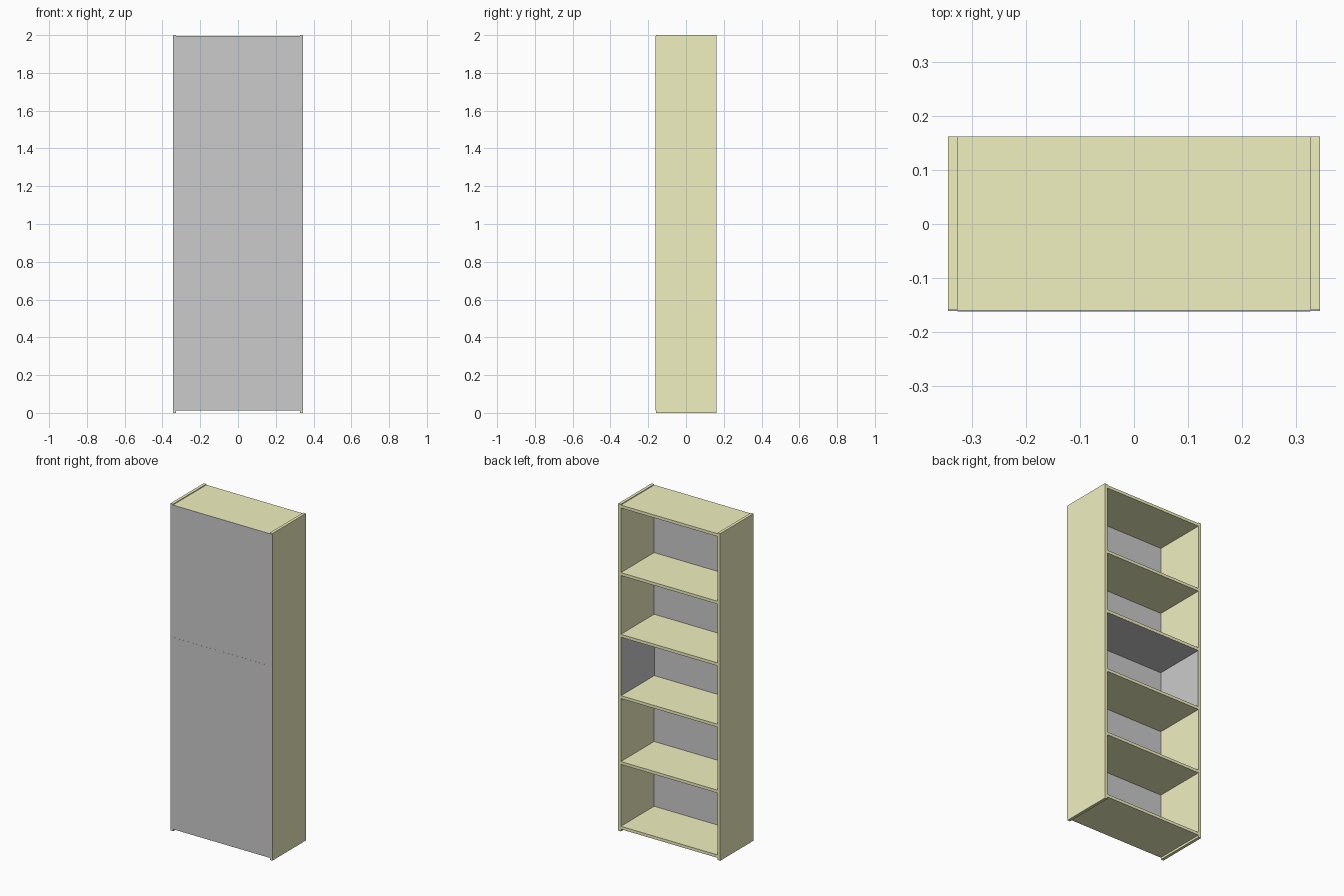
import bpy

if "Cube" in bpy.data.objects:
    bpy.data.objects.remove(bpy.data.objects["Cube"])

# Overall sizes
W, Y0, Y1, T = 0.345, -0.160, 0.162, 0.018
IN = W - T
SHELF_TOPS = [0.427, 0.830, 1.205, 1.582]

wood = bpy.data.materials.new("pale_wood")
wood.diffuse_color = (0.87, 0.87, 0.53, 1)
wood.use_nodes = True
wood.node_tree.nodes["Principled BSDF"].inputs["Base Color"].default_value = wood.diffuse_color


def box(name, x, y, z, mat=None):
    """Box from (min, max) ranges on each axis."""
    bpy.ops.mesh.primitive_cube_add(size=1, location=[(a + b) / 2 for a, b in (x, y, z)])
    ob = bpy.context.object
    ob.name = name
    ob.scale = [b - a for a, b in (x, y, z)]
    bpy.ops.object.transform_apply(location=False, rotation=False, scale=True)
    if mat:
        ob.data.materials.append(mat)
    return ob


# Side panels, standing slightly proud at top and bottom
box("left_side", (-W, -IN), (Y0, Y1), (0, 2), wood)
box("right_side", (IN, W), (Y0, Y1), (0, 2), wood)

# Top, bottom and shelves
box("bottom_panel", (-IN, IN), (Y0, Y1), (0.013, 0.013 + T), wood)
box("top_panel", (-IN, IN), (Y0, Y1), (1.995 - T, 1.995), wood)
for i, top in enumerate(SHELF_TOPS):
    box(f"shelf_{i + 1}", (-IN, IN), (Y0, Y1), (top - T, top), wood)

# Thin grey sheet closing the -y side, with an inner lining face
box("closing_sheet", (-W, W), (Y0 - 0.0015, Y0), (0.013, 1.995))
box("sheet_lining", (-IN, IN), (Y0, Y0 + 0.001), (0.031, 1.977))

# Grey lining of the middle compartment
lo, hi, t = SHELF_TOPS[1], SHELF_TOPS[2] - T, 0.001
box("middle_outer_sheet", (-IN, IN), (Y0 - 0.002, Y0 - 0.0015), (lo, hi))
box("middle_lining_left", (-IN, -IN + t), (Y0, Y1 - t), (lo, hi))
box("middle_lining_right", (IN - t, IN), (Y0, Y1 - t), (lo, hi))
box("middle_lining_top", (-IN, IN), (Y0, Y1 - t), (hi - t, hi))
